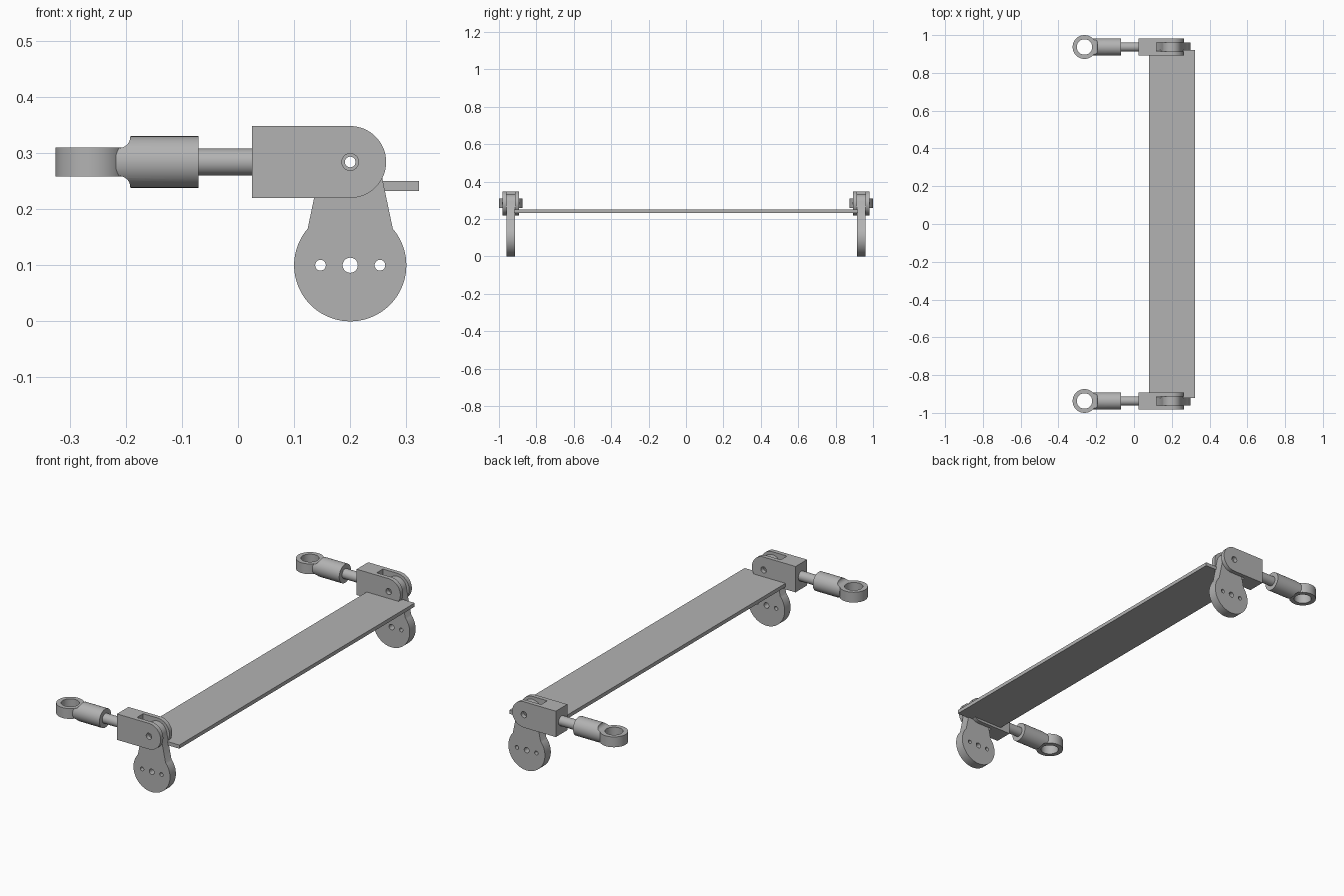
import bpy
import bmesh
from math import pi, sin, cos
from mathutils import Matrix

cube = bpy.data.objects.get("Cube")
if cube:
    bpy.data.objects.remove(cube)

grey = bpy.data.materials.new("plain grey metal")
grey.use_nodes = True
colour = (0.45, 0.45, 0.45, 1)
grey.diffuse_color = colour
grey.node_tree.nodes["Principled BSDF"].inputs["Base Color"].default_value = colour

AXIS_Z = 0.284    # height of the rod
SIDE_Y = 0.937    # distance of each linkage from the middle
UPRIGHT = Matrix.Rotation(pi / 2, 4, 'X')


def arc(cx, cy, r, start=0, end=2 * pi, steps=64):
    """Points along an arc; a full circle leaves out the repeated end point."""
    full = abs(end - start) > 6.28
    count = steps if full else steps + 1
    return [(cx + r * cos(start + (end - start) * i / steps),
             cy + r * sin(start + (end - start) * i / steps)) for i in range(count)]


def finish(name, mesh):
    """Make the object, weld it and shade it."""
    bm = bmesh.new()
    bm.from_mesh(mesh)
    bmesh.ops.remove_doubles(bm, verts=bm.verts, dist=0.00001)
    bmesh.ops.recalc_face_normals(bm, faces=bm.faces)
    bm.to_mesh(mesh)
    bm.free()
    mesh.materials.clear()
    mesh.materials.append(grey)
    obj = bpy.data.objects.new(name, mesh)
    bpy.context.collection.objects.link(obj)
    bpy.ops.object.select_all(action='DESELECT')
    obj.select_set(True)
    bpy.context.view_layer.objects.active = obj
    bpy.ops.object.shade_smooth_by_angle(angle=0.6)
    return obj


def prism(name, loops, half, matrix):
    """Extrude an outline with optional holes by half the thickness each way."""
    curve = bpy.data.curves.new(name, 'CURVE')
    curve.dimensions = '2D'
    curve.fill_mode = 'BOTH'
    curve.extrude = half
    for loop in loops:
        spline = curve.splines.new('POLY')
        spline.points.add(len(loop) - 1)
        for point, (x, y) in zip(spline.points, loop):
            point.co = (x, y, 0, 1)
        spline.use_cyclic_u = True
    temp = bpy.data.objects.new(name, curve)
    bpy.context.collection.objects.link(temp)
    graph = bpy.context.evaluated_depsgraph_get()
    mesh = bpy.data.meshes.new_from_object(temp.evaluated_get(graph))
    bpy.data.objects.remove(temp)
    bpy.data.curves.remove(curve)
    mesh.transform(matrix)
    return finish(name, mesh)


def cylinder(name, x0, x1, r, y):
    """Round bar along x."""
    bm = bmesh.new()
    place = Matrix.Translation(((x0 + x1) / 2, y, AXIS_Z)) @ Matrix.Rotation(pi / 2, 4, 'Y')
    bmesh.ops.create_cone(bm, cap_ends=True, segments=48, radius1=r, radius2=r,
                          depth=x1 - x0, matrix=place)
    mesh = bpy.data.meshes.new(name)
    bm.to_mesh(mesh)
    bm.free()
    return finish(name, mesh)


def box(name, x, y, z):
    bm = bmesh.new()
    bmesh.ops.create_cube(bm, size=1)
    for v in bm.verts:
        v.co = [lo + (c + 0.5) * (hi - lo) for c, (lo, hi) in zip(v.co, (x, y, z))]
    mesh = bpy.data.meshes.new(name)
    bm.to_mesh(mesh)
    bm.free()
    return finish(name, mesh)


def cut(obj, cutter):
    """Subtract the cutter and throw it away."""
    mod = obj.modifiers.new("cut", 'BOOLEAN')
    mod.operation = 'DIFFERENCE'
    mod.solver = 'EXACT'
    mod.object = cutter
    bpy.ops.object.select_all(action='DESELECT')
    obj.select_set(True)
    bpy.context.view_layer.objects.active = obj
    bpy.ops.object.modifier_apply(modifier=mod.name)
    bpy.data.objects.remove(cutter)
    bpy.ops.object.shade_smooth_by_angle(angle=0.6)


# Long flat plate joining the two linkages
box("plate", (0.08, 0.323), (-0.92, 0.92), (0.232, 0.25))

for side, y in (("front", -SIDE_Y), ("back", SIDE_Y)):
    upright = Matrix.Translation((0, y, 0)) @ UPRIGHT

    # Eye ring lying flat at the end of the rod
    prism(side + "_rod_eye", [arc(-0.262, 0, 0.063), arc(-0.262, 0, 0.041)], 0.0255,
          Matrix.Translation((0, y, AXIS_Z)))

    # Barrel with filleted flats where it meets the eye
    barrel = cylinder(side + "_rod_barrel", -0.217, -0.07, 0.046, y)
    for sign in (-1, 1):
        fillet = [(-0.3, 0.025)] + arc(-0.212, 0.045, 0.02, -pi / 2, 0, 10) \
            + [(-0.192, 0.08), (-0.3, 0.08)]
        flat = [(x, AXIS_Z + sign * h) for x, h in fillet]
        cut(barrel, prism("flat_cutter", [flat], 0.1, upright))

    # Threaded rod between barrel and clevis
    cylinder(side + "_rod", -0.08, 0.035, 0.024, y)

    # Clevis with rounded end, pin hole and slot
    outline = [(0.025, AXIS_Z - 0.064)] + arc(0.2, AXIS_Z, 0.064, -pi / 2, pi / 2, 32) \
        + [(0.025, AXIS_Z + 0.064)]
    clevis = prism(side + "_clevis", [outline, arc(0.2, AXIS_Z, 0.015, steps=32)],
                   0.045, upright)
    cut(clevis, box("slot_cutter", (0.12, 0.4), (y - 0.024, y + 0.024), (0.1, 0.5)))

    # Hanging arm: round lobe below, tapered neck and small lug above
    lobe = arc(0.2, 0.1, 0.1, pi - 0.71, 2 * pi + 0.71)
    lug = arc(0.2, AXIS_Z, 0.05, 0.2, pi - 0.2, 32)
    holes = [arc(0.2 + dx, h, r, steps=32) for dx, h, r in
             ((0, 0.1, 0.0135), (-0.053, 0.1, 0.0095), (0.053, 0.1, 0.0095),
              (0, AXIS_Z, 0.0095))]
    prism(side + "_arm", [lobe + lug] + holes, 0.023, upright)
